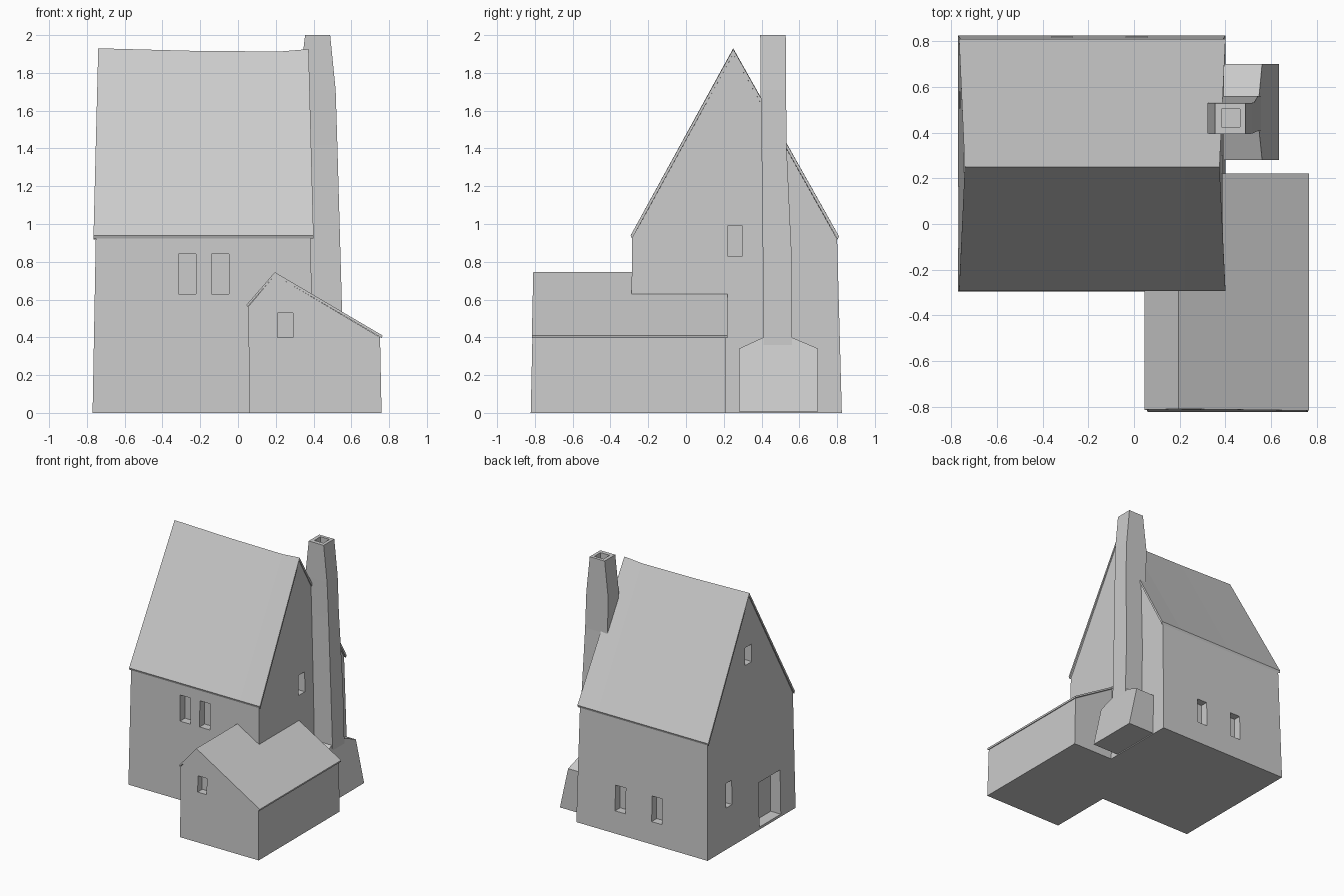
import bpy, bmesh

if "Cube" in bpy.data.objects:
    bpy.data.objects.remove(bpy.data.objects["Cube"], do_unlink=True)

GREY = (0.6, 0.6, 0.6, 1)
plaster = bpy.data.materials.new("plain_grey")
plaster.use_nodes = True
plaster.diffuse_color = GREY
plaster.node_tree.nodes["Principled BSDF"].inputs["Base Color"].default_value = GREY


def loft(name, rings):
    """Bridge rings of matching points and cap both ends."""
    bm = bmesh.new()
    loops = [[bm.verts.new(p) for p in ring] for ring in rings]
    n = len(loops[0])
    for a, b in zip(loops, loops[1:]):
        for i in range(n):
            j = (i + 1) % n
            bm.faces.new((a[i], a[j], b[j], b[i]))
    bm.faces.new(loops[0][::-1])
    bm.faces.new(loops[-1])
    bmesh.ops.recalc_face_normals(bm, faces=bm.faces[:])
    mesh = bpy.data.meshes.new(name)
    bm.to_mesh(mesh)
    bm.free()
    mesh.materials.append(plaster)
    obj = bpy.data.objects.new(name, mesh)
    bpy.context.collection.objects.link(obj)
    return obj


def rect(x0, x1, y0, y1, z):
    return [(x0, y0, z), (x1, y0, z), (x1, y1, z), (x0, y1, z)]


def carve(target, x0, x1, y0, y1, z0, z1):
    """Cut a box-shaped recess and discard the cutter."""
    cutter = loft("cutter", [rect(x0, x1, y0, y1, z) for z in (z0, z1)])
    cutter.hide_render = True
    mod = target.modifiers.new("recess", "BOOLEAN")
    mod.operation = "DIFFERENCE"
    mod.solver = "EXACT"
    mod.object = cutter
    bpy.context.view_layer.objects.active = target
    bpy.ops.object.modifier_apply(modifier=mod.name)
    bpy.data.objects.remove(cutter, do_unlink=True)


# Main house: gabled body whose end walls lean inwards
gable = [(-.295, 0), (-.285, .925), (.25, 1.9), (.80, .92), (.825, 0)]
house = loft("house_walls", [
    [(-.77 + .0185 * z, y, z) for y, z in gable],
    [(.40 - .0165 * z, y, z) for y, z in gable]])

# Windows and door recessed into the house walls
for x in (-.315, -.14):
    carve(house, x, x + .092, -.4, -.225, .63, .84)
for x in (-.36, -.034):
    carve(house, x, x + .092, .755, .9, .18, .385)
carve(house, .325, .5, .22, .30, .83, .99)
carve(house, -.9, -.70, .505, .58, .33, .525)
carve(house, -.9, -.68, .227, .31, .1 + 1.27, 1.51)
carve(house, -.9, -.68, -.107, .165, .02, .375)

# Main roof: thin slab with a sagging ridge
sections = [(-.765, -.74, 1.93), (-.25, -.25, 1.917), (.22, .22, 1.913), (.40, .374, 1.926)]
loft("house_roof", [
    [(e, -.293, .94), (r, .25, z), (e, .81, .935),
     (e, .803, .917), (r, .25, z - .026), (e, -.286, .922)]
    for e, r, z in sections])

# Side annex: body and thin asymmetric roof
shed = [(.06, 0), (.055, .563), (.195, .73), (.752, .40), (.76, 0)]
annex = loft("annex_walls", [
    [(x, -.822 + .022 * z, z) for x, z in shed],
    [(x, .208, z) for x, z in shed]])
carve(annex, .21, .29, -.9, -.755, .40, .53)
slab = [(.045, .572), (.195, .745), (.765, .41), (.762, .396), (.195, .73), (.05, .561)]
loft("annex_roof", [
    [(x, -.825 + .022 * z, z) for x, z in slab],
    [(x, .22, z) for x, z in slab]])

# Hearth block with sloped shoulders and a battered outer face
hearth = [(.28, .008), (.28, .34), (.41, .40), (.56, .40), (.70, .34), (.70, .008)]
loft("chimney_base", [
    [(.36, y, z) for y, z in hearth],
    [(.635 - .22 * z, y, z) for y, z in hearth]])

# Tapering chimney stack with an open flue
stack = loft("chimney_stack", [
    rect(.345, .556, .41, .56, .36),
    rect(.335, .543, .407, .56, .82),
    rect(.328, .526, .40, .532, 1.42),
    rect(.322, .517, .395, .53, 1.71),
    rect(.355, .488, .393, .528, 2)])
carve(stack, .383, .463, .425, .503, 1.9, 2.1)
